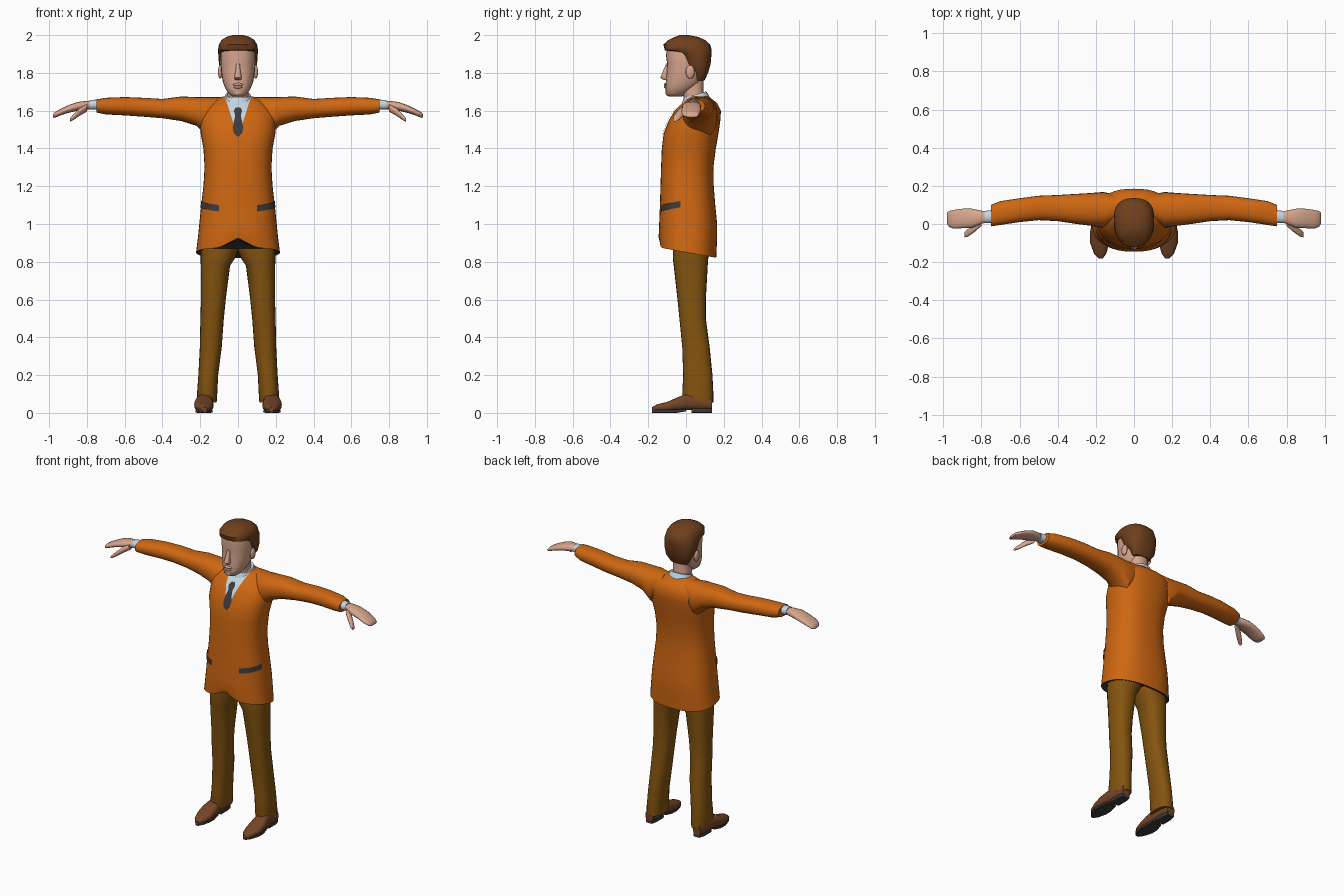
import bpy, bmesh, math
from mathutils import Vector
from mathutils.bvhtree import BVHTree


def material(name, r, g, b):
    m = bpy.data.materials.new(name)
    m.diffuse_color = (r, g, b, 1)
    return m


ORANGE = material("jacket_orange", 0.62, 0.135, 0.006)
BROWN = material("trouser_brown", 0.23, 0.088, 0.005)
HAIR = material("hair_brown", 0.16, 0.05, 0.012)
SKIN = material("skin", 0.68, 0.38, 0.27)
SHIRT = material("shirt_blue", 0.55, 0.68, 0.77)
DARK = material("dark_grey", 0.045, 0.045, 0.048)
SHOE = material("shoe_brown", 0.18, 0.06, 0.02)


def finish(name, bm, mats, mirror=False, angle=50):
    """Turn a bmesh into a smooth shaded object, optionally mirrored in x."""
    bmesh.ops.recalc_face_normals(bm, faces=bm.faces)
    me = bpy.data.meshes.new(name)
    bm.to_mesh(me)
    bm.free()
    for m in mats:
        me.materials.append(m)
    ob = bpy.data.objects.new(name, me)
    bpy.context.collection.objects.link(ob)
    if mirror:
        mod = ob.modifiers.new("mirror", 'MIRROR')
        mod.use_mirror_merge = False
    bpy.ops.object.select_all(action='DESELECT')
    ob.select_set(True)
    bpy.context.view_layer.objects.active = ob
    bpy.ops.object.shade_smooth_by_angle(angle=math.radians(angle))
    return ob


def loft_mesh(secs, axis='z', n=24, p=2.3, caps=(True, True)):
    """Skin superellipse sections given as (position, u0, u1, v0, v1)."""
    bm = bmesh.new()
    rings = []
    for t, u0, u1, v0, v1 in secs:
        ring = []
        for i in range(n):
            a = 2 * math.pi * i / n - math.pi / 2
            c, s = math.cos(a), math.sin(a)
            u = (u0 + u1) / 2 + (u1 - u0) / 2 * math.copysign(abs(c) ** (2 / p), c)
            v = (v0 + v1) / 2 + (v1 - v0) / 2 * math.copysign(abs(s) ** (2 / p), s)
            co = {'x': (t, u, v), 'y': (u, t, v), 'z': (u, v, t)}[axis]
            ring.append(bm.verts.new(co))
        rings.append(ring)
    for a, b in zip(rings, rings[1:]):
        for i in range(n):
            j = (i + 1) % n
            bm.faces.new((a[i], a[j], b[j], b[i]))
    if caps[0]:
        bm.faces.new(rings[0])
    if caps[1]:
        bm.faces.new(rings[-1])
    return bm, rings


def loft(name, secs, mat, axis='z', n=24, p=2.3, mirror=False):
    bm, _ = loft_mesh(secs, axis, n, p)
    return finish(name, bm, [mat], mirror)


def ball(name, loc, size, mat, mirror=False):
    bm = bmesh.new()
    bmesh.ops.create_uvsphere(bm, u_segments=14, v_segments=8, radius=1)
    for v in bm.verts:
        v.co = Vector(loc) + Vector([a * b for a, b in zip(v.co, size)])
    return finish(name, bm, [mat], mirror)


# Jacket body, symmetric in x: z, half width, front y, back y
body = [(0.85, .222, -.14, .16), (0.93, .212, -.145, .165), (1.0, .205, -.142, .165),
        (1.1, .195, -.138, .155), (1.2, .183, -.135, .147), (1.3, .177, -.132, .145),
        (1.4, .183, -.128, .158), (1.48, .198, -.118, .172), (1.55, .2, -.09, .182),
        (1.6, .19, -.06, .185), (1.64, .15, -.02, .165), (1.675, .08, .015, .12)]
bm, rings = loft_mesh([(z, -r, r, a, b) for z, r, a, b in body], n=40, p=2.4,
                      caps=(False, True))

# Hem drops to the back and opens in a notch at the front
for v in rings[0]:
    v.co.z = 0.85 - 0.18 * v.co.y
    if v.co.y < 0:
        v.co.z += 0.05 * max(0, 1 - abs(v.co.x) / 0.1)

# Dark lining under the jacket
apex = bm.verts.new((0, 0.02, 0.91))
for i in range(40):
    f = bm.faces.new((rings[0][i], rings[0][(i + 1) % 40], apex))
    f.material_index = 1

# Shirt opening cut into the chest as a V
for s in (1, -1):
    faces = [f for f in bm.faces
             if f.calc_center_median().z > 1.42 and f.calc_center_median().y < 0.05]
    geom = list({e for f in faces for e in f.edges}) + faces
    geom += list({v for f in faces for v in f.verts})
    bmesh.ops.bisect_plane(bm, geom=geom, dist=1e-5, plane_co=(0, 0, 1.46),
                           plane_no=(s * 0.23, 0, -0.075))
for f in bm.faces:
    c = f.calc_center_median()
    if c.y < 0.05 and c.z > 1.46 and abs(c.x) * 0.23 < (c.z - 1.46) * 0.075:
        f.material_index = 2
jacket = finish("jacket", bm, [ORANGE, DARK, SHIRT])
tree = BVHTree.FromPolygons([v.co for v in jacket.data.vertices],
                            [tuple(q.vertices) for q in jacket.data.polygons])


def plate(name, rows, mat, mirror=False):
    """Thin strip laid on the jacket; rows hold (origin, direction) rays."""
    bm = bmesh.new()
    prev = None
    for row in rows:
        cur = []
        for o, d in row:
            d = Vector(d).normalized()
            hit = tree.ray_cast(Vector(o), d)[0]
            cur.append(bm.verts.new(hit - d * 0.006))
        if prev:
            for i in range(len(cur) - 1):
                bm.faces.new((prev[i], prev[i + 1], cur[i + 1], cur[i]))
        prev = cur
    return finish(name, bm, [mat], mirror)


# Tie and side pockets
tie = [(1.618, .013), (1.6, .022), (1.575, .015), (1.55, .02), (1.51, .028),
       (1.48, .022), (1.462, .003)]
plate("tie", [[((w * k, -1, z), (0, 1, 0)) for k in (-1, 0, 1)] for z, w in tie], DARK)
pocket = []
for i in range(9):
    t = i / 8
    x, y, z = 0.1 + 0.095 * t, -0.13 + 0.1 * t, 1.083 + 0.022 * t
    pocket.append([((4 * x, 4 * y, z + h), (-x, -y, 0)) for h in (-.017, .017)])
plate("pocket", pocket, DARK, mirror=True)

# Sleeves, cuffs and hands along x
loft("sleeve", [(.08, .03, .15, 1.55, 1.672), (.16, -.02, .168, 1.46, 1.672),
                (.22, -.01, .163, 1.52, 1.672), (.3, 0, .158, 1.545, 1.675),
                (.4, .015, .152, 1.56, 1.662), (.5, .02, .148, 1.568, 1.668),
                (.6, .01, .135, 1.575, 1.672), (.7, -.005, .12, 1.58, 1.668),
                (.75, -.012, .1, 1.59, 1.66)], ORANGE, 'x', mirror=True)
loft("cuff", [(.73, .005, .075, 1.605, 1.66), (.785, .005, .068, 1.605, 1.656)],
     SHIRT, 'x', 16, mirror=True)
loft("hand", [(.77, .012, .06, 1.61, 1.65), (.8, 0, .07, 1.605, 1.652),
              (.85, -.02, .08, 1.6, 1.646), (.9, -.022, .08, 1.588, 1.628),
              (.945, -.025, .074, 1.573, 1.606), (.97, -.015, .068, 1.562, 1.592),
              (.98, 0, .06, 1.565, 1.58)], SKIN, 'x', 16, mirror=True)
loft("thumb", [(.8, -.01, .03, 1.595, 1.635), (.84, -.045, 0, 1.572, 1.612),
               (.875, -.068, -.03, 1.548, 1.576), (.89, -.07, -.045, 1.542, 1.56)],
     SKIN, 'x', 12, mirror=True)

# Trouser legs
loft("trouser_leg", [(.055, .113, .215, -.01, .145), (.1, .11, .217, -.02, .145),
                     (.2, .105, .21, -.015, .14), (.35, .086, .202, -.02, .125),
                     (.5, .075, .199, -.035, .105), (.6, .065, .196, -.045, .105),
                     (.78, .042, .197, -.065, .115), (.82, .015, .198, -.07, .118),
                     (.87, -.005, .198, -.07, .118)], BROWN, mirror=True)

# Shoes, soles and heels along y
loft("shoe", [(-.18, .163, .187, .01, .03), (-.155, .145, .21, .008, .045),
              (-.1, .13, .23, .008, .058), (-.05, .13, .232, .01, .08),
              (0, .135, .222, .014, .1), (.08, .135, .215, .014, .1),
              (.137, .147, .203, .014, .08)], SHOE, 'y', 20, 2.6, True)
loft("sole", [(-.18, .163, .187, .0, .018), (-.155, .147, .207, 0, .018),
              (-.1, .133, .226, 0, .018), (-.05, .134, .226, 0, .018),
              (0, .142, .215, .008, .022)], DARK, 'y', 12, 5, True)
loft("heel", [(.03, .142, .21, 0, .026), (.1, .142, .21, 0, .026),
              (.137, .15, .2, 0, .026)], DARK, 'y', 12, 5, True)

# Neck and shirt collar
loft("neck", [(1.62, -.06, .06, 0, .11), (1.7, -.055, .055, -.02, .092),
              (1.78, -.057, .057, -.03, .092)], SKIN)
bm, _ = loft_mesh([(1.63, -.085, .085, -.035, .135), (1.685, -.066, .066, -.012, .108)])
for v in bm.verts:
    v.co.z += (v.co.y - 0.05) * 0.3
finish("collar", bm, [SHIRT])

# Head with nose, lips, chin and ears
loft("head", [(1.675, -.03, .03, -.09, -.02), (1.69, -.05, .05, -.107, 0),
              (1.72, -.068, .068, -.108, .05), (1.75, -.08, .08, -.107, .08),
              (1.8, -.088, .088, -.103, .1), (1.85, -.092, .092, -.1, .11),
              (1.89, -.093, .093, -.106, .11), (1.94, -.085, .085, -.1, .1)], SKIN)
loft("nose", [(1.762, -.016, .016, -.118, -.09), (1.775, -.02, .02, -.136, -.09),
              (1.81, -.013, .013, -.122, -.09), (1.85, -.009, .009, -.105, -.09)],
     SKIN, n=12)
for part, z, y, sx, sz in (("upper_lip", 1.738, -.104, .028, .008),
                           ("lower_lip", 1.725, -.104, .024, .008),
                           ("chin", 1.695, -.095, .026, .017)):
    ball(part, (0, y, z), (sx, .014, sz), SKIN)
ball("ear", (.094, .022, 1.805), (.012, .024, .036), SKIN, mirror=True)

# Hair cap: short at the nape, full over the brow
loft("hair", [(1.76, -.06, .06, .035, .098), (1.8, -.086, .086, .035, .117),
              (1.845, -.101, .101, -.02, .13), (1.908, -.105, .105, -.055, .136),
              (1.92, -.106, .106, -.112, .136), (1.95, -.101, .101, -.12, .128),
              (1.975, -.086, .086, -.092, .1), (1.99, -.062, .062, -.06, .065),
              (2.0, -.03, .03, -.035, .015)], HAIR, n=28, p=2.4)
